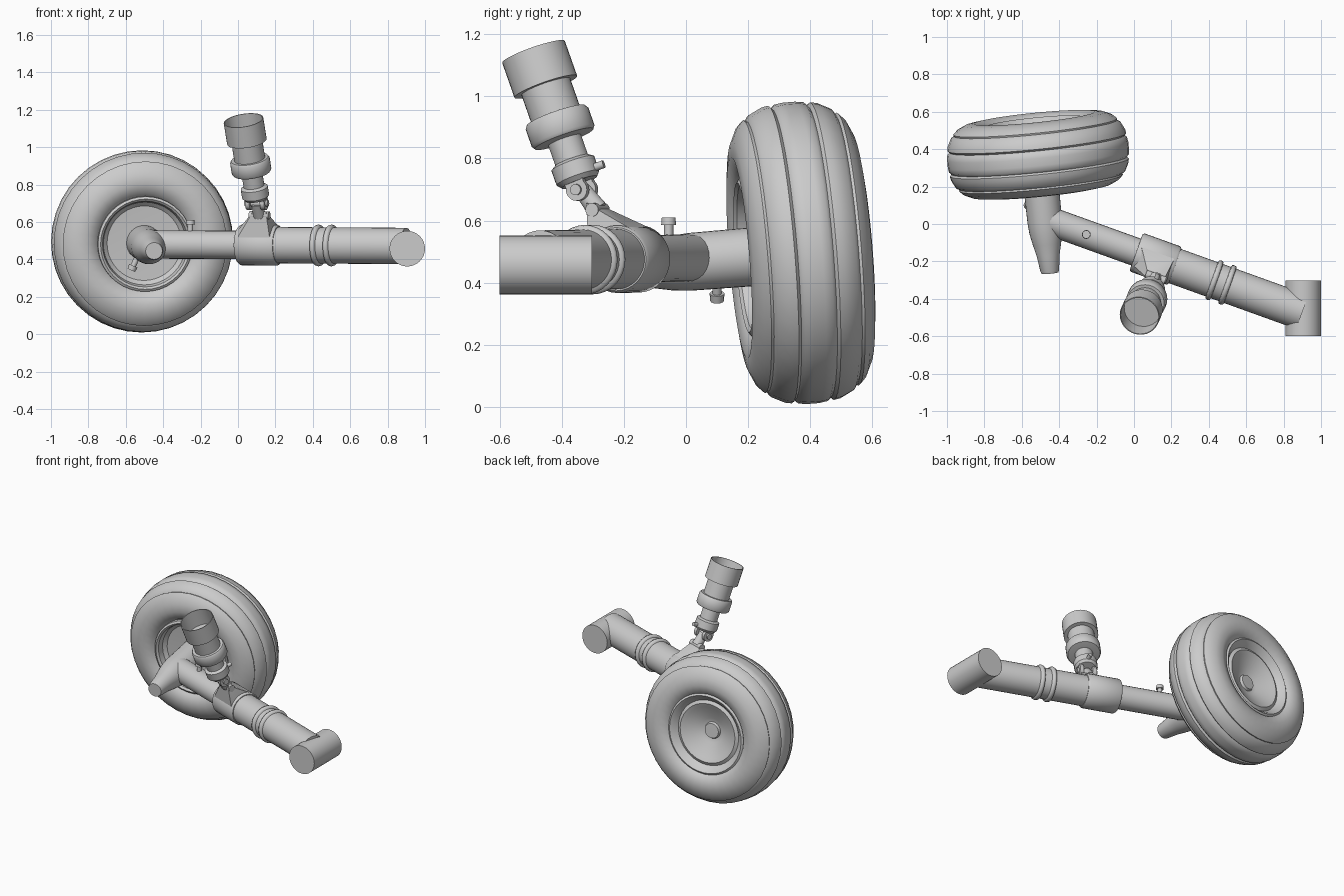
import bpy, bmesh, math
from mathutils import Vector

if "Cube" in bpy.data.objects:
    bpy.data.objects.remove(bpy.data.objects["Cube"])


def finish(name, bm, angle=35):
    bmesh.ops.recalc_face_normals(bm, faces=bm.faces[:])
    me = bpy.data.meshes.new(name)
    bm.to_mesh(me)
    bm.free()
    ob = bpy.data.objects.new(name, me)
    bpy.context.collection.objects.link(ob)
    bpy.ops.object.select_all(action='DESELECT')
    ob.select_set(True)
    bpy.context.view_layer.objects.active = ob
    bpy.ops.object.shade_smooth_by_angle(angle=math.radians(angle))
    return ob


def lathe(name, origin, direction, profile, sides=32, closed=False, angle=35):
    """Revolve (distance, radius) points about an axis through origin."""
    rot = Vector(direction).normalized().to_track_quat('Z', 'Y')
    bm = bmesh.new()
    rings = []
    for d, r in profile:
        if r == 0:
            v = bm.verts.new(Vector(origin) + rot @ Vector((0, 0, d)))
            rings.append([v] * sides)
        else:
            rings.append([bm.verts.new(Vector(origin) + rot @ Vector((
                r * math.cos(2 * math.pi * i / sides), r * math.sin(2 * math.pi * i / sides), d)))
                for i in range(sides)])
    pairs = list(zip(rings, rings[1:]))
    if closed:
        pairs.append((rings[-1], rings[0]))
    for a, b in pairs:
        for i in range(sides):
            j = (i + 1) % sides
            bm.faces.new(list(dict.fromkeys((a[i], a[j], b[j], b[i]))))
    return finish(name, bm, angle)


def rod(name, a, b, r, r2=None, sides=24):
    a, b = Vector(a), Vector(b)
    n = (b - a).length
    return lathe(name, a, b - a, [(0, 0), (0, r), (n, r2 or r), (n, 0)], sides)


def hull(name, points):
    bm = bmesh.new()
    for p in points:
        bm.verts.new(p)
    bmesh.ops.convex_hull(bm, input=bm.verts[:])
    return finish(name, bm)


# wheel, slightly steered and cambered
C, AX = Vector((-0.513, 0.37, 0.496)), Vector((-0.1, 0.99, 0.08)).normalized()
half = [(0.15, 0.25), (0.182, 0.275), (0.2, 0.325), (0.193, 0.375), (0.172, 0.42),
        (0.152, 0.441), (0.143, 0.438), (0.132, 0.456), (0.09, 0.477), (0.068, 0.481),
        (0.058, 0.47), (0.047, 0.483), (0.02, 0.487)]
lathe("tyre", C, AX, [(-a, r) for a, r in half] + half[::-1], 40, angle=50)
lathe("wheel_rim", C, AX, [
    (-0.11, 0), (-0.12, 0.2), (-0.14, 0.222), (-0.178, 0.23), (-0.188, 0.242), (-0.18, 0.255),
    (-0.14, 0.255), (0.14, 0.275), (0.168, 0.272), (0.18, 0.255), (0.165, 0.235), (0.14, 0.215),
    (0.152, 0.195), (0.14, 0.17), (0.09, 0.08), (0.085, 0.055), (0.1, 0.048), (0.1, 0)], 40)

# tapered axle housing
lathe("axle_housing", C, AX, [
    (-0.1, 0), (-0.1, 0.095), (-0.36, 0.093), (-0.42, 0.088), (-0.48, 0.076), (-0.54, 0.062),
    (-0.625, 0.05), (-0.638, 0.045), (-0.638, 0)])


# trailing leg
def leg(x):
    return Vector((x, -0.146 - 0.36 * x, 0.477 - 0.006 * x))


D = (leg(1) - leg(0)).normalized()
rod("leg_piston", leg(-0.45), leg(0.1), 0.076)
rod("leg_tube", leg(0.12), leg(0.9), 0.097, sides=32)
S = leg(0.115)
lathe("leg_sleeve", S, D, [(-0.11, 0), (-0.11, 0.102), (-0.1, 0.109), (0.1, 0.109), (0.11, 0.102), (0.11, 0)])
for i, x in enumerate((0.43, 0.5)):
    lathe("leg_ring_%d" % i, leg(x), D, [(-0.016, 0.093), (-0.012, 0.108), (0, 0.112),
                                         (0.012, 0.108), (0.016, 0.093)], angle=60)

# pivot tube at the far end
rod("pivot_tube", (0.905, -0.6, 0.457), (0.905, -0.302, 0.457), 0.095, sides=32)

# retraction strut with an open top
P, T = Vector((0.1, -0.335, 0.7)), Vector((0.03, -0.49, 1.14))
U = (T - P).normalized()
lathe("strut_cylinder", P, U, [
    (0.17, 0), (0.17, 0.06), (0.175, 0.1), (0.185, 0.107), (0.245, 0.107), (0.255, 0.1), (0.255, 0.083),
    (0.355, 0.083), (0.355, 0.107), (0.475, 0.107), (0.475, 0.102), (0.36, 0.1), (0.36, 0)])
rod("strut_rod", P + U * 0.06, P + U * 0.2, 0.056)
lathe("strut_rod_end", P, U, [(0.025, 0), (0.025, 0.06), (0.04, 0.073), (0.09, 0.073), (0.1, 0.058), (0.1, 0)])

# fork, pin and universal joint
W = D.copy()
for s in (-1, 1):
    o = P + W * 0.042 * s
    rod("fork_eye_%d" % (s > 0), o - W * 0.012, o + W * 0.012, 0.036, sides=20)
    hull("fork_arm_%d" % (s > 0), [o + W * 0.012 * a + U * h + U.cross(W) * 0.032 * b
                                   for a in (-1, 1) for b in (-1, 1) for h in (0, 0.06)])
rod("fork_pin", P - W * 0.065, P + W * 0.065, 0.018, sides=16)
J = Vector((0.115, -0.285, 0.635))
rod("joint_link", P, J, 0.028, 0.034, sides=16)
rod("joint_pin", J - W * 0.055, J + W * 0.055, 0.022, sides=16)
peg = P + U * 0.075 + Vector((0.03, 0.06, 0))
rod("rod_end_peg", peg, peg + Vector((0.01, 0.035, 0.012)), 0.013, sides=12)

# bracket flaring down onto the sleeve
Q = W.cross(Vector((0, 0, 1))).normalized()
hull("sleeve_bracket",
     [J + W * 0.035 * a + Vector((0, b * 0.025, 0.012 - b * 0.01)) for a in (-1, 1) for b in (-1, 1)]
     + [S + W * 0.095 * a + Q * q + Vector((0, 0, z)) for a in (-1, 1) for q, z in
        ((-0.04, 0.1), (0.075, 0.08), (0.1, 0.03), (0.0, 0.0))])

# small valve fittings
def fitting(name, base, direction, length):
    lathe(name, base, direction, [(0, 0), (0, 0.015), (length * 0.65, 0.015), (length * 0.65, 0.024),
                                  (length, 0.022), (length, 0)], 12)


fitting("leg_valve", (-0.255, -0.056, 0.54), (0, 0, 1), 0.07)
fitting("axle_valve", (-0.54, 0.1, 0.41), (-0.4, 0, -0.9), 0.075)
